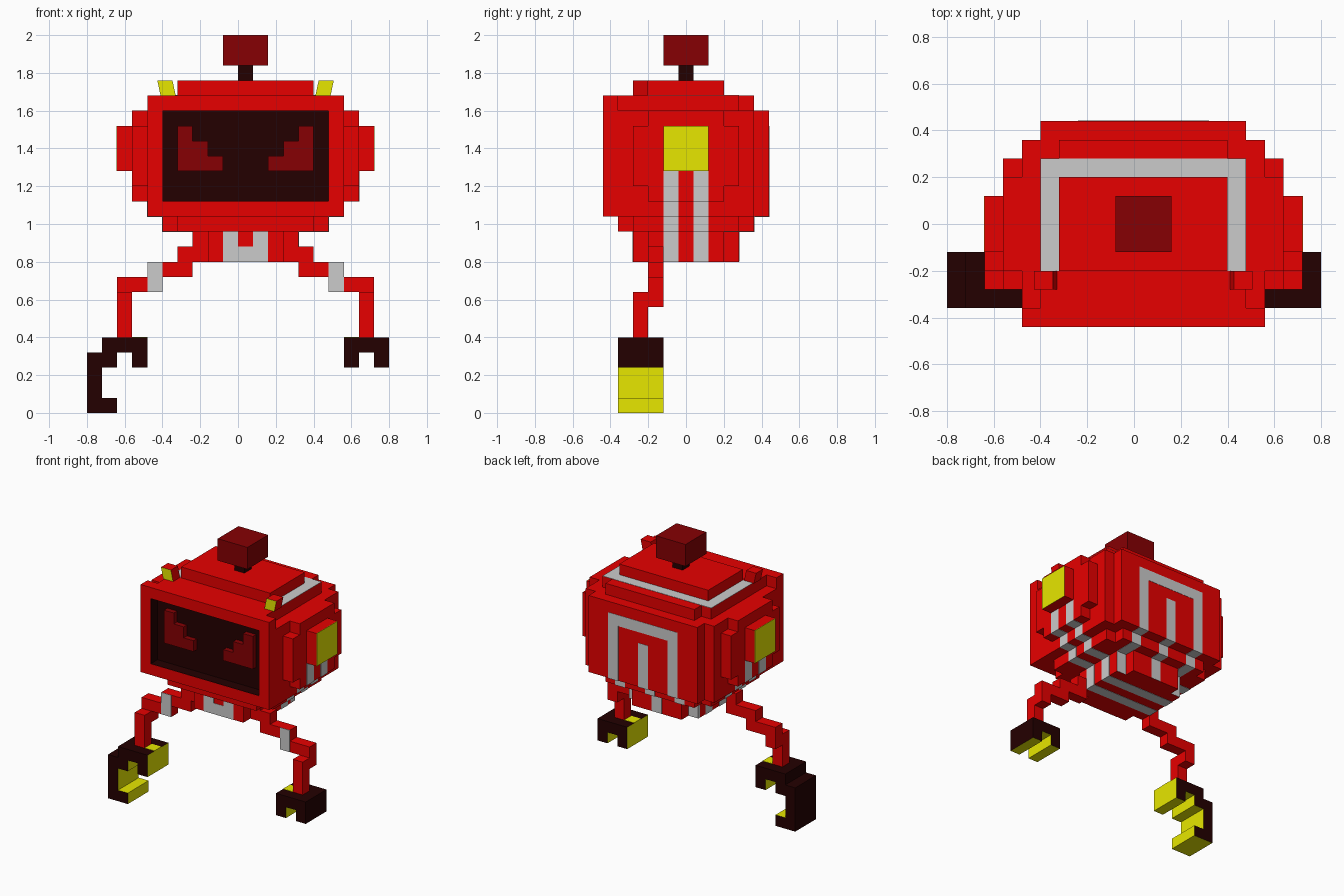
import bpy, bmesh

if "Cube" in bpy.data.objects:
    bpy.data.objects.remove(bpy.data.objects["Cube"])

E = 0.002     # lift of painted panels above the surface
MID = 0.04    # symmetry plane of the robot

def material(name, rgb):
    m = bpy.data.materials.new(name)
    m.diffuse_color = (*rgb, 1)
    m.use_nodes = True
    m.node_tree.nodes["Principled BSDF"].inputs["Base Color"].default_value = m.diffuse_color
    return m

RED = material("red", (0.8, 0.0, 0.0))
MAROON = material("maroon", (0.24, 0.0, 0.001))
DARK = material("dark", (0.0175, 0.0, 0.0))
YELLOW = material("yellow", (0.8, 0.8, 0.0))
GREY = None

def finish(name, bm, mats):
    bmesh.ops.recalc_face_normals(bm, faces=bm.faces)
    me = bpy.data.meshes.new(name)
    bm.to_mesh(me)
    bm.free()
    for m in mats:
        if m:
            me.materials.append(m)
    ob = bpy.data.objects.new(name, me)
    bpy.context.collection.objects.link(ob)
    return ob

def box(name, x, y, z, mat):
    bm = bmesh.new()
    bmesh.ops.create_cube(bm, size=1)
    for v in bm.verts:
        for i, (a, b) in enumerate((x, y, z)):
            v.co[i] = a if v.co[i] < 0 else b
    return finish(name, bm, [mat])

def prism(name, pts, y, mats, edges=(), front=0):
    """Extrude an x-z outline along y; the listed edges get the second material."""
    bm = bmesh.new()
    f = [bm.verts.new((px, y[0], pz)) for px, pz in pts]
    b = [bm.verts.new((px, y[1], pz)) for px, pz in pts]
    bm.faces.new(f).material_index = front
    bm.faces.new(b[::-1])
    n = len(pts)
    for i in range(n):
        j = (i + 1) % n
        bm.faces.new((f[i], b[i], b[j], f[j])).material_index = int(i in edges)
    return finish(name, bm, mats)

def wide(h):
    return (MID - h, MID + h)

def flip(s, x):
    """Left-side x range (s = -1), or its mirror on the right side (s = 1)."""
    return x if s < 0 else (2 * MID - x[1], 2 * MID - x[0])

# Head and body: stepped slabs (half width, y range, z range)
slabs = [
    ("head_core", 0.52, (-0.36, 0.36), (1.04, 1.6)),
    ("head_back", 0.44, (0.3, 0.44), (1.04, 1.6)),
    ("head_side_tall", 0.60, (-0.20, 0.20), (1.12, 1.6)),
    ("head_side_long", 0.60, (-0.28, 0.28), (1.2, 1.52)),
    ("head_ear", 0.68, (-0.12, 0.12), (1.28, 1.52)),
    ("crown_lower", 0.44, (-0.40, 0.28), (1.6, 1.68)),
    ("crown_lower_back", 0.36, (0.2, 0.36), (1.6, 1.68)),
    ("crown_top", 0.36, (-0.20, 0.20), (1.68, 1.76)),
    ("neck_wide", 0.44, (-0.28, 0.28), (0.96, 1.04)),
    ("neck_long", 0.36, (-0.36, 0.36), (0.96, 1.04)),
    ("base_wide", 0.28, (-0.20, 0.20), (0.8, 0.96)),
    ("base_long", 0.20, (-0.28, 0.28), (0.8, 0.96)),
]
for name, h, y, z in slabs:
    box(name, wide(h), y, z, RED)

# Face frame around the recessed screen
FY = (-0.44, -0.36)
box("frame_top", wide(0.52), FY, (1.6, 1.68), RED)
box("frame_bottom", wide(0.52), FY, (1.04, 1.12), RED)
box("screen", wide(0.44), (-0.36 - E, -0.359), (1.12, 1.6), DARK)
LY = (-0.439, -0.36)
box("screen_lining_top", wide(0.44), LY, (1.6 - E, 1.6), DARK)
box("screen_lining_bottom", wide(0.44), LY, (1.12, 1.12 + E), DARK)

# Antenna
box("antenna_stalk", (0, 0.08), (-0.04, 0.04), (1.76, 1.84), DARK)
box("antenna_block", (-0.08, 0.16), (-0.12, 0.12), (1.84, 2.0), MAROON)

# Grey band on the crown
box("crown_band_back", wide(0.44), (0.2, 0.28), (1.679, 1.68 + E), GREY)

# Grey stripes running down the sides and across the underside
for y in ((-0.12, -0.04), (0.04, 0.12)):
    for h, z in ((0.60, (1.12, 1.28)), (0.52, (1.04, 1.12)),
                 (0.44, (0.96, 1.04)), (0.28, (0.8, 0.96))):
        box("side_stripe", wide(h + E), y, (z[0] - E, z[1]), GREY)

# Grey arch and centre stripe on the back, carried down the steps
box("back_arch_top", wide(0.28), (0.4, 0.44 + E), (1.44, 1.52), GREY)
for x, top, base_y in (((-0.24, -0.16), 1.46, 0.20), ((0, 0.08), 1.36, 0.28), ((0.24, 0.32), 1.46, 0.20)):
    box("back_stripe", x, (0.3, 0.44 + E), (1.04 - E, top), GREY)
    box("back_stripe_neck", x, (0.15, 0.36 + E), (0.96 - E, 1.04), GREY)
    box("back_stripe_base", x, (0.15, base_y + E), (0.801, 0.96), GREY)

# Grey mark on the front of the base
for x, top in (((-0.08, 0), 0.96), ((0, 0.08), 0.88), ((0.08, 0.16), 0.96)):
    box("base_front_mark", x, (-0.28 - E, -0.279), (0.8, top), GREY)

for s, side in ((-1, "left"), (1, "right")):
    def part(name, x, y, z, mat=RED):
        box(f"{side}_{name}", flip(s, x), y, z, mat)

    # Frame upright, lining, ear panel and crown band
    part("frame_upright", (-0.48, -0.40), FY, (1.1, 1.62))
    part("screen_lining", (-0.40, -0.40 + E), LY, (1.12, 1.6), DARK)
    part("ear_panel", (-0.64 - E, -0.639), (-0.12, 0.12), (1.28, 1.52), YELLOW)
    part("crown_band", (-0.40, -0.32), (-0.2, 0.28), (1.679, 1.68 + E), GREY)

    # Stepped eye
    for i in range(3):
        part("eye_step", (-0.32, -0.24 + 0.08 * i), (-0.40, -0.36),
             (1.44 - 0.08 * i, 1.52 - 0.08 * i), MAROON)

    # Small tilted horn with a yellow front
    horn = [(-0.41, 1.68), (-0.33, 1.68), (-0.347, 1.76), (-0.427, 1.76)]
    if s > 0:
        horn = [(2 * MID - x, z) for x, z in horn]
    prism(f"{side}_horn", horn, (-0.28, -0.2), [RED, YELLOW], front=1)

    # Jointed arm
    AY = (-0.2, -0.12)
    part("shoulder", (-0.32, -0.24), AY, (0.8, 0.88))
    part("upper_arm", (-0.40, -0.24), AY, (0.72, 0.8))
    part("elbow", (-0.48, -0.40), AY, (0.64, 0.8))
    part("elbow_mark", (-0.48, -0.40), (-0.2 - E, -0.199), (0.64, 0.8), GREY)
    part("lower_arm", (-0.64, -0.48), AY, (0.64, 0.72))
    part("wrist", (-0.64, -0.56), AY, (0.56, 0.72))
    part("forearm", (-0.64, -0.56), (-0.28, -0.2), (0.4, 0.64))
    part("hand_top_patch", (-0.56, -0.48), (-0.28, -0.2), (0.399, 0.4 + E), YELLOW)

# Hands: dark outside, yellow inside
HY = (-0.36, -0.12)
hook = [(-0.72, 0.4), (-0.48, 0.4), (-0.48, 0.24), (-0.56, 0.24), (-0.56, 0.32),
        (-0.64, 0.32), (-0.64, 0.24), (-0.72, 0.24), (-0.72, 0.08), (-0.64, 0.08),
        (-0.64, 0), (-0.8, 0), (-0.8, 0.32), (-0.72, 0.32)]
prism("left_hook_hand", hook, HY, [DARK, YELLOW], range(1, 11))
claw = [(0.8, 0.4), (0.56, 0.4), (0.56, 0.24), (0.64, 0.24), (0.64, 0.32),
        (0.72, 0.32), (0.72, 0.24), (0.8, 0.24)]
prism("right_claw_hand", claw, HY, [DARK, YELLOW], range(1, 7))
